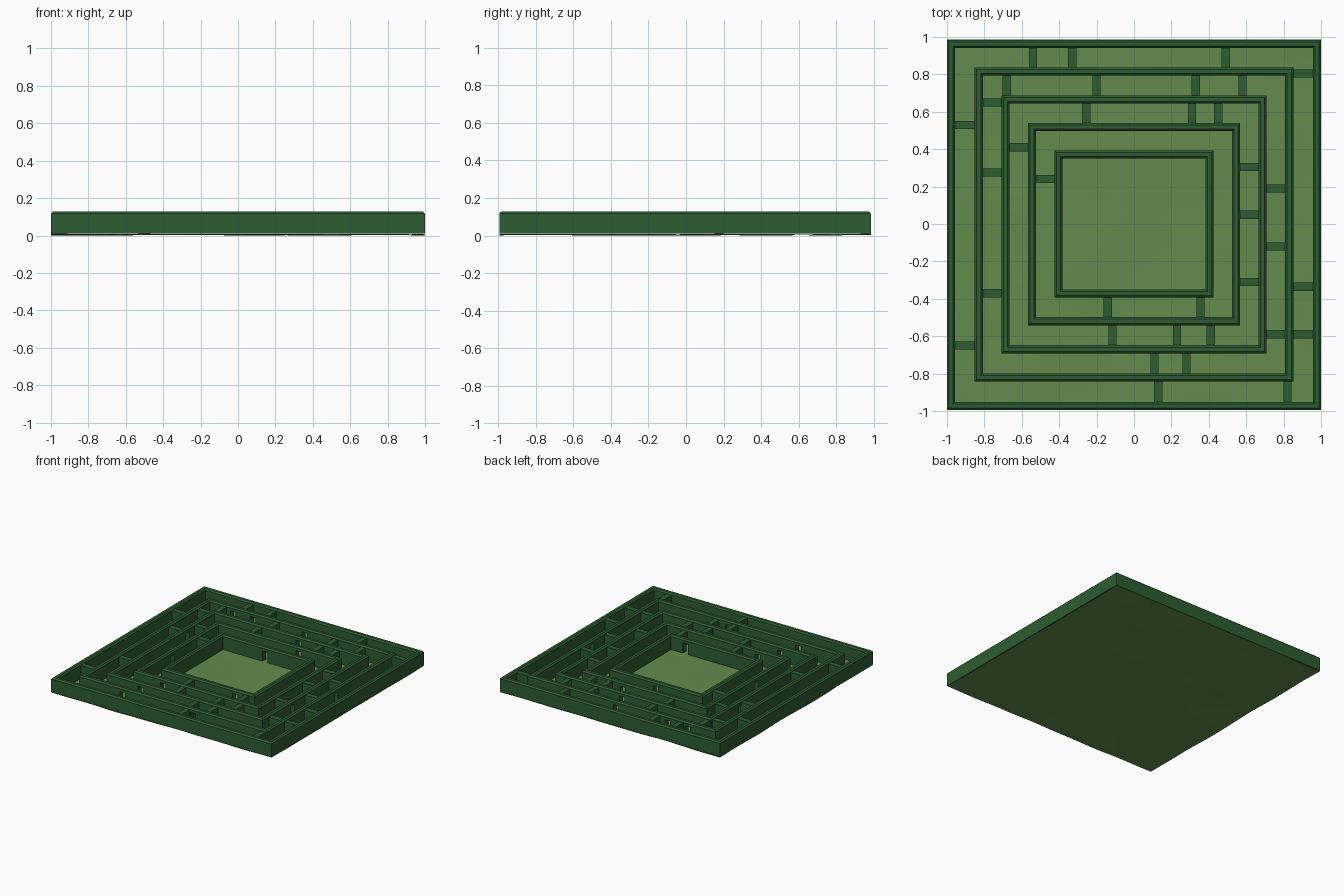
import bpy, bmesh
from mathutils import Vector, noise

if "Cube" in bpy.data.objects:
    bpy.data.objects.remove(bpy.data.objects["Cube"])


def material(name, color):
    m = bpy.data.materials.new(name)
    m.diffuse_color = (*color, 1)
    m.use_nodes = True
    m.node_tree.nodes["Principled BSDF"].inputs["Base Color"].default_value = m.diffuse_color
    return m


HEDGE = material("hedge_green", (0.027, 0.107, 0.032))
GRASS = material("grass_green", (0.125, 0.26, 0.075))
Z0, TOP, T = 0.01, 0.128, 0.044


def make_object(name, bm, mat):
    bmesh.ops.recalc_face_normals(bm, faces=bm.faces)
    me = bpy.data.meshes.new(name)
    bm.to_mesh(me)
    bm.free()
    ob = bpy.data.objects.new(name, me)
    bpy.context.collection.objects.link(ob)
    if mat:
        me.materials.append(mat)
    return ob


def add_box(bm, x0, x1, y0, y1, z0, z1):
    verts = bmesh.ops.create_cube(bm, size=1)["verts"]
    for v in verts:
        v.co = Vector((x1 if v.co.x > 0 else x0,
                       y1 if v.co.y > 0 else y0,
                       z1 if v.co.z > 0 else z0))


# Concentric rings: half width, half depth, centre y
RINGS = [(1.0, 0.99, -0.005), (0.852, 0.84, -0.003), (0.709, 0.69, -0.002),
         (0.567, 0.541, -0.001), (0.425, 0.393, 0.0)]

# Low doorways in the rings: side -> positions along that side
DOORS = [
    {},
    {"back": [-0.6, -0.42, 0.05], "front": [-0.46, 0.18], "right": [0.06]},
    {"right": [-0.3], "left": [0.3], "back": [0.1], "front": [-0.4]},
    {"front": [-0.3], "back": [0.2], "left": [-0.1]},
    {"back": [0.0], "front": [0.25]},
]

# Cross walls in each corridor: side -> positions along that side
CROSS = [
    {"back": [-0.54, -0.33, 0.49], "right": [0.805, -0.335, -0.59],
     "left": [0.53, -0.65], "front": [0.13, 0.82]},
    {"back": [-0.68, -0.2, 0.33, 0.58], "right": [0.19, -0.12, -0.59],
     "left": [0.65, 0.275, -0.37], "front": [0.11, 0.28]},
    {"back": [-0.255, 0.31, 0.45], "right": [0.305, 0.05, -0.31],
     "left": [0.41], "front": [-0.115, 0.23, 0.41]},
    {"left": [0.24], "front": [-0.14, 0.355]},
]


def side_box(bm, side, p, w, ring, near, far, z0, z1):
    """Box at position p on one side, spanning from ring edge - far to ring edge - near."""
    hx, hy, cy = ring
    s = 1 if side in ("back", "right") else -1
    if side in ("back", "front"):
        a, b = sorted((cy + s * (hy - near), cy + s * (hy - far)))
        add_box(bm, p - w / 2, p + w / 2, a, b, z0, z1)
    else:
        a, b = sorted((s * (hx - near), s * (hx - far)))
        add_box(bm, a, b, p - w / 2, p + w / 2, z0, z1)


# Ring walls with chamfered tops
for i, (hx, hy, cy) in enumerate(RINGS):
    bm = bmesh.new()
    c = 0.011
    profile = [(0, Z0), (0, TOP - c), (c, TOP), (T - c, TOP), (T, TOP - c), (T, Z0)]
    loops = []
    for d, z in profile:
        loops.append([bm.verts.new((sx * (hx - d), cy + sy * (hy - d), z))
                      for sx, sy in ((-1, -1), (1, -1), (1, 1), (-1, 1))])
    for k in range(len(loops)):
        a, b = loops[k], loops[(k + 1) % len(loops)]
        for j in range(4):
            n = (j + 1) % 4
            bm.faces.new((a[j], a[n], b[n], b[j]))
    wall = make_object(f"ring_wall_{i + 1}", bm, HEDGE)

    # Doorway cutter
    if DOORS[i]:
        cb = bmesh.new()
        for side, places in DOORS[i].items():
            for p in places:
                side_box(cb, side, p, 0.045, RINGS[i], -0.02, T + 0.02, -0.05, 0.095)
        cutter = make_object(f"doorway_cutter_{i + 1}", cb, None)
        cutter.hide_render = True
        cutter.hide_viewport = False
        cutter.display_type = 'WIRE'
        mod = wall.modifiers.new("doorways", 'BOOLEAN')
        mod.object = cutter
        mod.operation = 'DIFFERENCE'
        mod.solver = 'EXACT'

# Cross walls between neighbouring rings
for i, sides in enumerate(CROSS):
    bm = bmesh.new()
    for side, places in sides.items():
        for p in places:
            side_box(bm, side, p, 0.044, RINGS[i], T - 0.005, 0.155, Z0, 0.115)
    make_object(f"cross_walls_{i + 1}", bm, HEDGE)

# Gently uneven grass floor
bm = bmesh.new()
bmesh.ops.create_grid(bm, x_segments=50, y_segments=50, size=1)
for v in bm.verts:
    n = noise.noise(Vector((v.co.x * 3, v.co.y * 3, 0.7)))
    v.co.y = v.co.y * 0.99 - 0.004
    v.co.z = 0.0065 + 0.007 * n
low = min(v.co.z for v in bm.verts)
for v in bm.verts:
    v.co.z -= low
ground = make_object("grass_floor", bm, GRASS)
for f in ground.data.polygons:
    f.use_smooth = True
